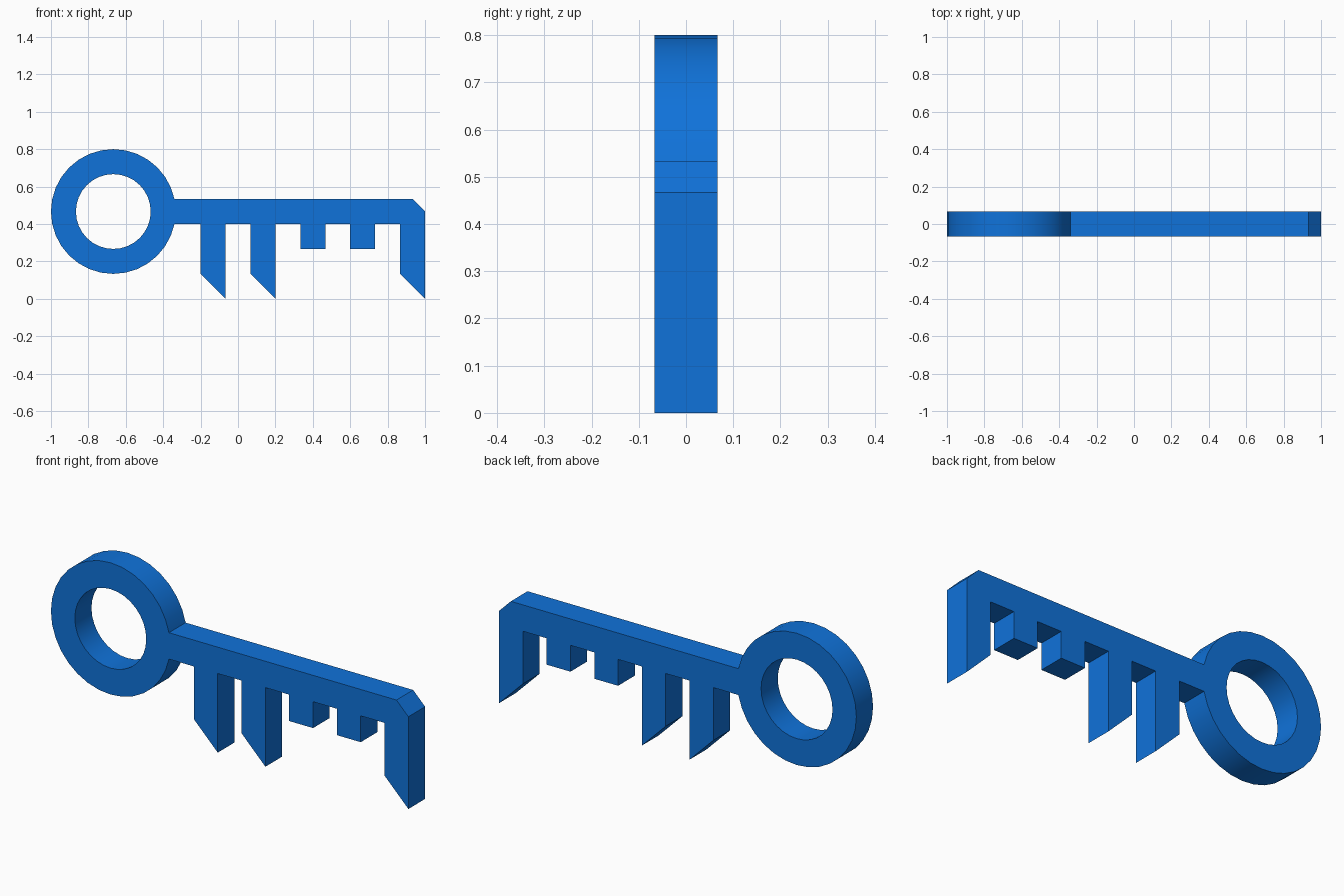
import bpy, bmesh, math

if "Cube" in bpy.data.objects:
    bpy.data.objects.remove(bpy.data.objects["Cube"])

U = 1 / 15            # the key's drawing module
HALF = U              # half thickness
CX, CZ = -10 * U, 7 * U
SIDES = 32


def ring_points(radius, first, last):
    """Points of a SIDES-gon around the bow centre."""
    step = 2 * math.pi / SIDES
    return [(CX + radius * math.cos(i * step), CZ + radius * math.sin(i * step))
            for i in range(first, last + 1)]


# Outline: outer bow arc, then teeth along the lower edge, then the tip
bow = ring_points(5 * U, 1, SIDES - 1)
bow[0] = (bow[0][0], 8 * U)
bow[-1] = (bow[-1][0], 6 * U)
outline = bow
# each tooth: left x, left bottom z, right bottom z (in modules)
for x, zl, zr in ((-3, 2, 0), (1, 2, 0), (5, 4, 4), (9, 4, 4), (13, 2, 0)):
    outline += [(x * U, 6 * U), (x * U, zl * U), ((x + 2) * U, zr * U)]
    if x < 13:
        outline.append(((x + 2) * U, 6 * U))
outline += [(15 * U, 7 * U), (14 * U, 8 * U)]

# Fill the outline with its hole and extrude through the thickness
bm = bmesh.new()
for loop in (outline, ring_points(3 * U, 0, SIDES - 1)):
    verts = [bm.verts.new((x, -HALF, z)) for x, z in loop]
    for a, b in zip(verts, verts[1:] + verts[:1]):
        bm.edges.new((a, b))
bmesh.ops.triangle_fill(bm, use_beauty=True, use_dissolve=False, edges=bm.edges[:])
ext = bmesh.ops.extrude_face_region(bm, geom=bm.faces[:])
moved = [g for g in ext["geom"] if isinstance(g, bmesh.types.BMVert)]
bmesh.ops.translate(bm, verts=moved, vec=(0, 2 * HALF, 0))
bmesh.ops.recalc_face_normals(bm, faces=bm.faces[:])

mesh = bpy.data.meshes.new("key")
bm.to_mesh(mesh)
bm.free()
key = bpy.data.objects.new("key", mesh)
bpy.context.collection.objects.link(key)

# Blue colour
mat = bpy.data.materials.new("blue")
mat.diffuse_color = (0.005, 0.17, 0.7, 1)
mat.use_nodes = True
mat.node_tree.nodes["Principled BSDF"].inputs["Base Color"].default_value = mat.diffuse_color
mesh.materials.append(mat)

# Smooth bow, sharp corners
key.select_set(True)
bpy.context.view_layer.objects.active = key
bpy.ops.object.shade_smooth_by_angle(angle=math.radians(30))
